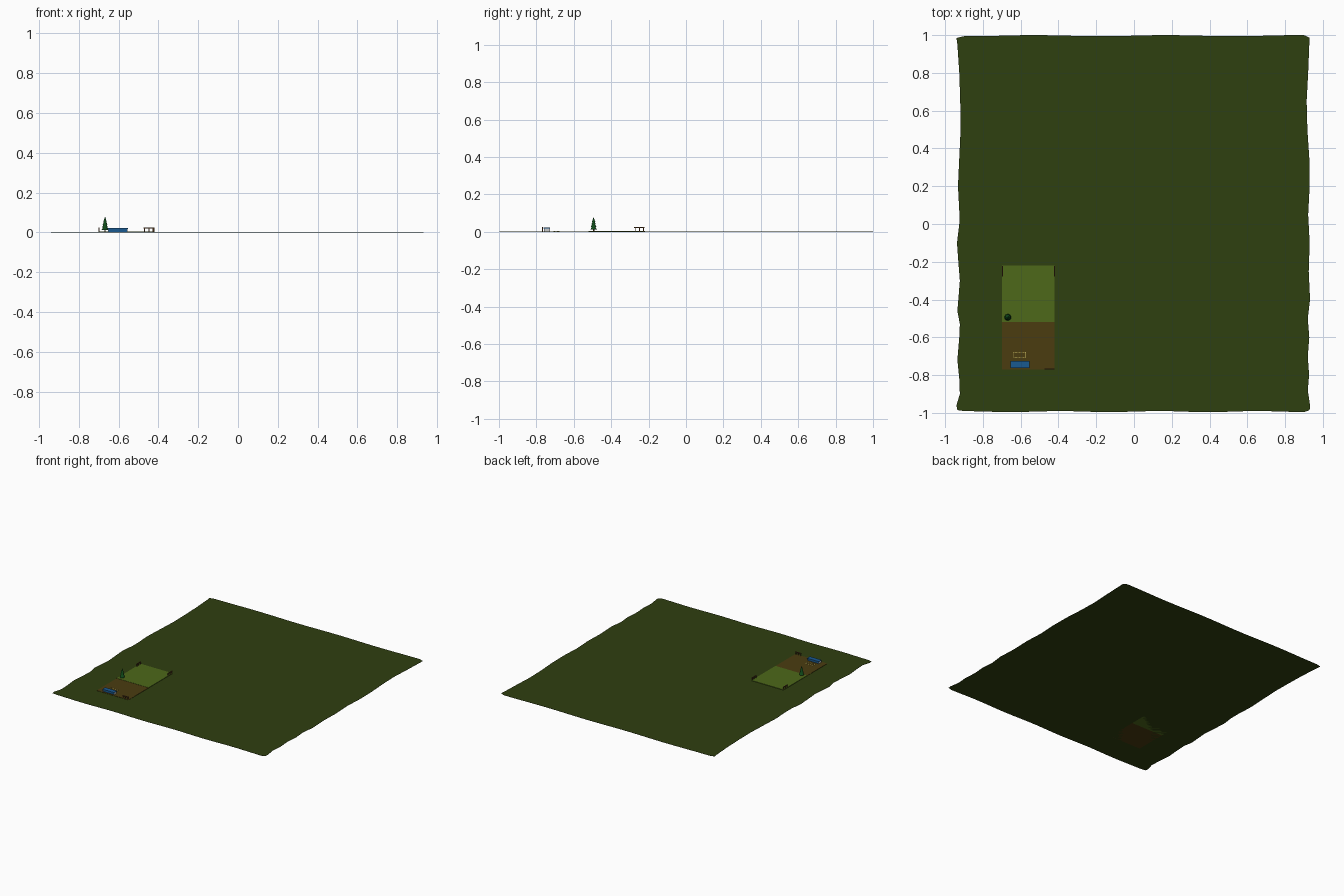
import bpy, bmesh
from math import sin, pi

if "Cube" in bpy.data.objects:
    bpy.data.objects.remove(bpy.data.objects["Cube"])


def mat(name, r, g, b):
    m = bpy.data.materials.new(name)
    m.diffuse_color = (r, g, b, 1)
    m.use_nodes = True
    m.node_tree.nodes["Principled BSDF"].inputs["Base Color"].default_value = m.diffuse_color
    return m


FIELD = mat("field_green", 0.028, 0.05, 0.005)
GRASS = mat("grass_green", 0.075, 0.14, 0.01)
DIRT = mat("dirt_brown", 0.07, 0.045, 0.005)
BLUE = mat("blue_paint", 0.01, 0.1, 0.28)
WOOD = mat("wood", 0.14, 0.06, 0.02)
LEAF = mat("pine_green", 0.005, 0.07, 0.01)
YELLOW = mat("yellow_paint", 0.7, 0.6, 0.15)


def finish(name, bm, material=None):
    bmesh.ops.recalc_face_normals(bm, faces=bm.faces)
    me = bpy.data.meshes.new(name)
    bm.to_mesh(me)
    bm.free()
    ob = bpy.data.objects.new(name, me)
    bpy.context.collection.objects.link(ob)
    if material:
        me.materials.append(material)
    return ob


def add_box(bm, x0, x1, y0, y1, z0, z1):
    vs = bmesh.ops.create_cube(bm, size=1)["verts"]
    for v in vs:
        v.co.x = x1 if v.co.x > 0 else x0
        v.co.y = y1 if v.co.y > 0 else y0
        v.co.z = z1 if v.co.z > 0 else z0


def boxes(name, material, *dims):
    bm = bmesh.new()
    for d in dims:
        add_box(bm, *d)
    return finish(name, bm, material)


# Field: thin slab with a wavy outline and rounded corners
left = [(0.985, -.94), (.95, -.935), (.8, -.925), (.65, -.92), (.5, -.918), (.35, -.925),
        (.2, -.932), (.07, -.925), (0, -.925), (-.1, -.937), (-.2, -.93), (-.3, -.922),
        (-.4, -.93), (-.46, -.935), (-.53, -.922), (-.6, -.925), (-.72, -.935),
        (-.82, -.925), (-.9, -.922), (-.96, -.94), (-.985, -.935)]
right = [(-.985, .93), (-.96, .932), (-.88, .92), (-.8, .927), (-.7, .92), (-.6, .928),
         (-.5, .92), (-.4, .932), (-.25, .925), (-.1, .93), (.05, .922), (.2, .93),
         (.35, .928), (.5, .918), (.65, .914), (.8, .922), (.95, .928), (.985, .93)]
pts = [(x, y) for y, x in left]
pts += [(x / 10, -.993 + .003 * sin(x * 1.2)) for x in range(-9, 10)]
pts += [(x, y) for y, x in right]
pts += [(x / 10, .997 + .003 * sin(x * 0.9)) for x in range(9, -10, -1)]
bm = bmesh.new()
base = bm.faces.new([bm.verts.new((x, y, 0)) for x, y in pts])
top = bmesh.ops.extrude_face_region(bm, geom=[base])["geom"]
for v in top:
    if isinstance(v, bmesh.types.BMVert):
        v.co.z = 0.001
finish("field", bm, FIELD)

# Plot: grass half and dirt half
boxes("grass_patch", GRASS, (-.70, -.42, -.52, -.22, 0, .0045))
boxes("dirt_patch", DIRT, (-.70, -.42, -.77, -.52, 0, .003))

# Corner fences: three posts under a top rail
W = .0025


def fence(name, x, y, dx, dy):
    d = []
    for t in (.1, .5, .9):
        px, py = x + dx * t, y + dy * t
        d.append((px - W, px + W, py - W, py + W, 0, .022))
    xs, ys = sorted((x, x + dx)), sorted((y, y + dy))
    d.append((xs[0] - (W if dy else 0), xs[1] + (W if dy else 0),
              ys[0] - (W if dx else 0), ys[1] + (W if dx else 0), .02, .025))
    boxes(name, WOOD, *d)


fence("front_fence", -.422, -.767, -.052, 0)
fence("right_fence", -.422, -.222, 0, -.055)
fence("left_fence", -.697, -.222, 0, -.055)

# Counter: blue body and lid, grey end panels
boxes("counter_body", BLUE, (-.651, -.557, -.757, -.73, .002, .019))
boxes("counter_lid", BLUE, (-.655, -.553, -.762, -.726, .018, .022))
boxes("counter_ends", None, (-.654, -.651, -.76, -.728, .002, .018),
      (-.557, -.554, -.76, -.728, .002, .018))

# Dashed yellow rectangle painted on the dirt
dashes = []
X0, X1, Y0, Y1, T = -.638, -.573, -.708, -.677, .003
for i in range(9):
    x = X0 + (X1 - X0) * i / 9
    for y in (Y0, Y1 - T):
        dashes.append((x, x + .0048, y, y + T, .003, .0045))
for i in range(5):
    y = Y0 + (Y1 - Y0) * i / 5
    for x in (X0, X1 - T):
        dashes.append((x, x + T, y, y + .004, .003, .0045))
boxes("zone_outline", YELLOW, *dashes)


# Pine tree: trunk and stacked cones
def cones(name, material, parts):
    bm = bmesh.new()
    for r0, r1, z0, z1 in parts:
        res = bmesh.ops.create_cone(bm, cap_ends=True, segments=10, radius1=r0,
                                    radius2=r1, depth=z1 - z0)
        bmesh.ops.translate(bm, verts=res["verts"], vec=(-.668, -.494, (z0 + z1) / 2))
    finish(name, bm, material)


cones("tree_trunk", WOOD, [(.004, .003, .002, .02)])
cones("tree_foliage", LEAF, [(.018, .006, .012, .032), (.0155, .005, .025, .045),
                             (.0125, .004, .038, .058), (.0095, 0, .052, .08)])
